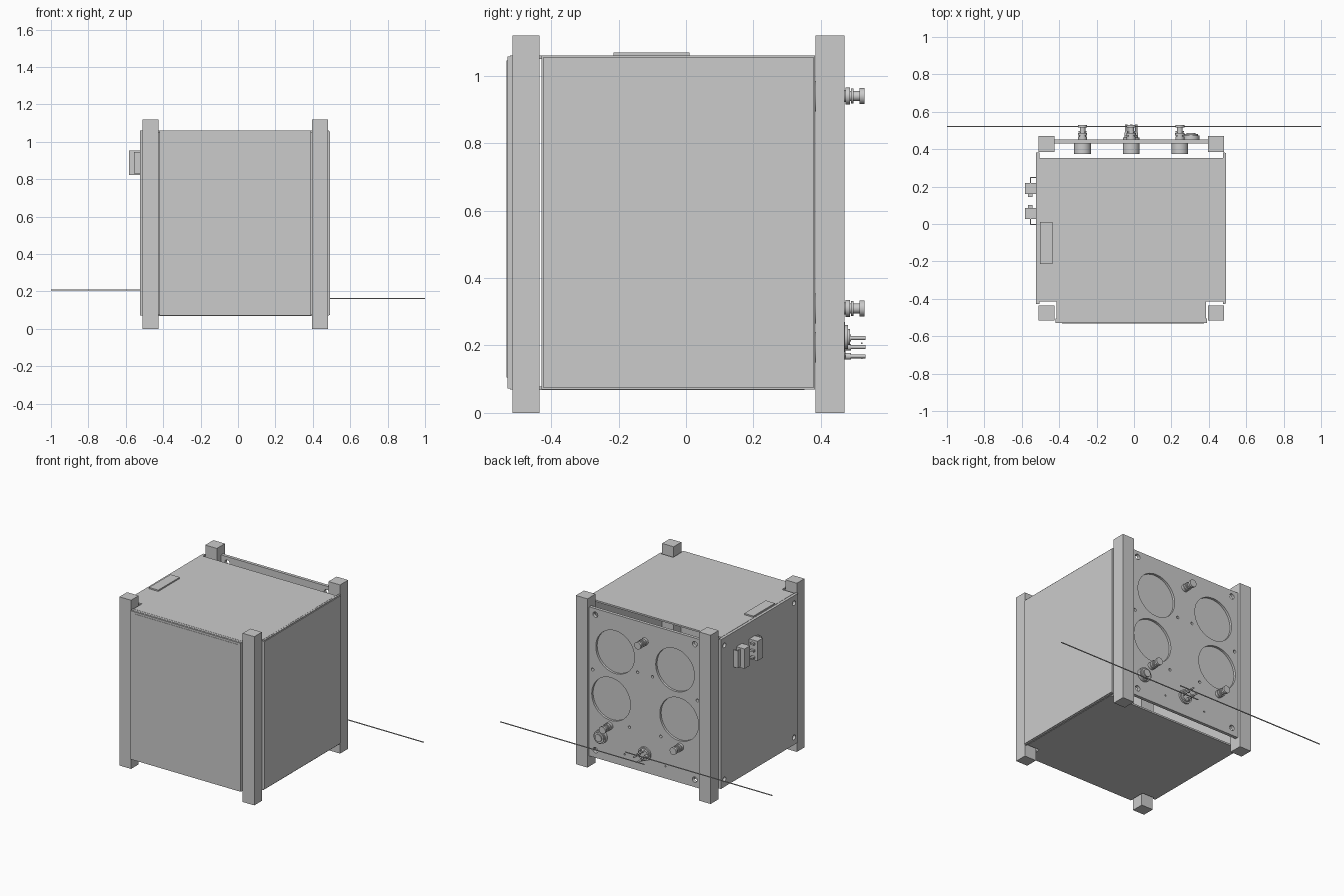
import bpy, bmesh, math
from mathutils import Matrix, Vector

if "Cube" in bpy.data.objects:
    bpy.data.objects.remove(bpy.data.objects["Cube"])

CX = -0.015  # centre line of the body


def finish(bm, name):
    bmesh.ops.recalc_face_normals(bm, faces=bm.faces)
    me = bpy.data.meshes.new(name)
    bm.to_mesh(me)
    bm.free()
    ob = bpy.data.objects.new(name, me)
    bpy.context.scene.collection.objects.link(ob)
    return ob


def add_box(bm, x0, x1, y0, y1, z0, z1):
    m = Matrix.Translation(((x0 + x1) / 2, (y0 + y1) / 2, (z0 + z1) / 2))
    bmesh.ops.create_cube(bm, size=1, matrix=m @ Matrix.Diagonal((x1 - x0, y1 - y0, z1 - z0, 1)))


def box(name, *b):
    bm = bmesh.new()
    add_box(bm, *b)
    return finish(bm, name)


def add_cyl(bm, r, a, b, segs=24, r2=None):
    a, b = Vector(a), Vector(b)
    d = b - a
    m = Matrix.Translation((a + b) / 2) @ d.to_track_quat('Z', 'Y').to_matrix().to_4x4()
    bmesh.ops.create_cone(bm, cap_ends=True, segments=segs, radius1=r,
                          radius2=r if r2 is None else r2, depth=d.length, matrix=m)


def smooth(ob):
    bpy.ops.object.select_all(action='DESELECT')
    ob.select_set(True)
    bpy.context.view_layer.objects.active = ob
    bpy.ops.object.shade_smooth_by_angle(angle=math.radians(35))


def cut(ob, bm, name):
    c = finish(bm, name)
    c.hide_render = True
    c.hide_set(True)
    mod = ob.modifiers.new("holes", 'BOOLEAN')
    mod.object = c
    mod.operation = 'DIFFERENCE'
    mod.solver = 'EXACT'


def stepped(name, x, z, steps, segs=24):
    """Turned part along y from (y0, y1, radius) steps."""
    bm = bmesh.new()
    for y0, y1, r in steps:
        add_cyl(bm, r, (x, y0, z), (x, y1, z), segs)
    smooth(finish(bm, name))


# four corner rails
for sx, x0, x1 in (("left", -0.51, -0.425), ("right", 0.395, 0.48)):
    for sy, y0, y1 in (("front", -0.515, -0.435), ("back", 0.385, 0.47)):
        box(f"{sy}_{sx}_rail", x0, x1, y0, y1, 0, 1.12)

# front panel: board with a solar sheet
box("front_board", -0.42, 0.39, -0.522, -0.505, 0.07, 1.06)
box("front_solar_sheet", -0.385, 0.375, -0.532, -0.522, 0.105, 1.045)
box("front_solar_edge", -0.42, 0.39, -0.53, -0.522, 0.072, 1.058)

# side panels
box("right_board", 0.475, 0.486, -0.429, 0.383, 0.07, 1.06)
box("right_solar_sheet", 0.486, 0.491, -0.425, 0.38, 0.075, 1.055)
left = box("left_board", -0.524, -0.506, -0.429, 0.383, 0.07, 1.06)
bm = bmesh.new()
for y in (-0.385, 0.345):
    for z in (0.12, 1.01):
        add_cyl(bm, 0.016, (-0.6, y, z), (-0.45, y, z), 16)
cut(left, bm, "left_board_cutter")

# top and bottom panels, notched around the front rails
for name, z0, z1 in (("top_board", 1.05, 1.061), ("bottom_board", 0.068, 0.079)):
    pts = [(-0.505, 0.352), (0.475, 0.352), (0.475, -0.415), (0.385, -0.415),
           (0.385, -0.505), (-0.415, -0.505), (-0.415, -0.415), (-0.505, -0.415)]
    bm = bmesh.new()
    f = bm.faces.new([bm.verts.new((x, y, z0)) for x, y in pts])
    r = bmesh.ops.extrude_face_region(bm, geom=[f])
    bmesh.ops.translate(bm, vec=(0, 0, z1 - z0),
                        verts=[v for v in r["geom"] if isinstance(v, bmesh.types.BMVert)])
    finish(bm, name)
box("top_connector_plate", -0.503, -0.435, -0.215, 0.01, 1.06, 1.07)

# back panel with round recesses and screw holes
back = box("back_panel", -0.425, 0.395, 0.43, 0.451, 0.07, 1.06)
bm = bmesh.new()
for dx, z in ((0.22, 0.81), (0.25, 0.49)):
    for s in (-1, 1):
        add_cyl(bm, 0.142, (CX + s * dx, 0.436, z), (CX + s * dx, 0.6, z), 48)
for dx, z, r in ((0.365, 1.02, 0.018), (0.365, 0.12, 0.018), (0.385, 0.65, 0.01),
                 (0.055, 0.72, 0.009), (0.115, 0.34, 0.009), (0.15, 0.15, 0.005)):
    for s in (-1, 1):
        add_cyl(bm, r, (CX + s * dx, 0.40, z), (CX + s * dx, 0.6, z), 16)
cut(back, bm, "back_panel_cutter")

# coaxial sockets on the back panel
for i, (x, z) in enumerate(((CX, 0.94), (-0.275, 0.31), (0.245, 0.31))):
    stepped(f"coax_socket_{i + 1}", x, z,
            [(0.375, 0.43, 0.045), (0.45, 0.468, 0.024), (0.468, 0.474, 0.018),
             (0.474, 0.486, 0.025), (0.486, 0.515, 0.015), (0.49, 0.497, 0.022),
             (0.515, 0.53, 0.024)])

# round button, stepped
stepped("round_button", 0.305, 0.225, [(0.445, 0.472, 0.044), (0.472, 0.48, 0.036),
                                       (0.48, 0.487, 0.024)], 32)

# antenna base with four prongs
stepped("antenna_base", CX, 0.195, [(0.375, 0.43, 0.045), (0.45, 0.462, 0.045),
                                    (0.462, 0.474, 0.036)], 32)
bm = bmesh.new()
for dx, dz in ((0, 0.027), (0, -0.027), (0.027, 0), (-0.027, 0)):
    add_cyl(bm, 0.006, (CX + dx, 0.47, 0.195 + dz), (CX + dx, 0.532, 0.195 + dz), 12)
    add_cyl(bm, 0.01, (CX + dx, 0.47, 0.195 + dz), (CX + dx, 0.49, 0.195 + dz), 12)
smooth(finish(bm, "antenna_prongs"))

# two long wire antennas
for name, xa, xb, z in (("left_antenna_wire", -1, 0.08, 0.207), ("right_antenna_wire", -0.06, 1, 0.162)):
    box(name, xa, xb, 0.519, 0.524, z - 0.0025, z + 0.0025)

# two small switches on the left side, pins facing inward and clips outward
MID = 0.123
for name, s in (("back_switch", 1), ("front_switch", -1)):
    bm = bmesh.new()

    def sbox(x0, x1, d0, d1, z0, z1):
        ya, yb = sorted((MID + s * d0, MID + s * d1))
        add_box(bm, x0, x1, ya, yb, z0, z1)

    sbox(-0.584, -0.524, 0.038, 0.097, 0.822, 0.953)
    for z in (0.842, 0.887, 0.932):
        sbox(-0.568, -0.542, 0.022, 0.038, z - 0.006, z + 0.006)
    # bent clip
    sbox(-0.556, -0.55, 0.097, 0.128, 0.83, 0.945)
    sbox(-0.556, -0.524, 0.122, 0.128, 0.83, 0.945)
    finish(bm, name)
